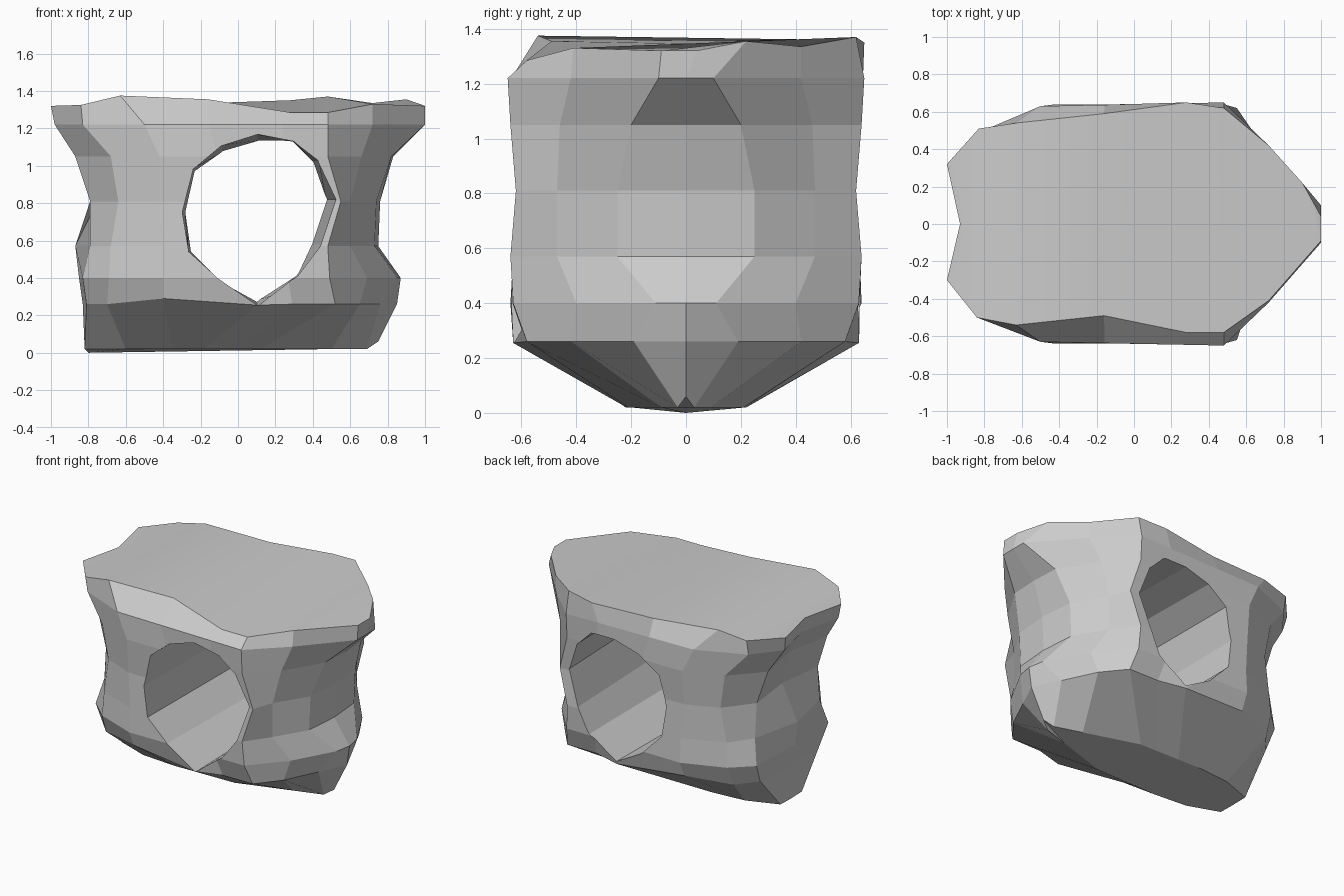
import bpy, bmesh
from mathutils import Vector

if "Cube" in bpy.data.objects:
    bpy.data.objects.remove(bpy.data.objects["Cube"])


def loft(loops):
    """Skin a stack of equal-length point loops, closing the first one."""
    bm = bmesh.new()
    rings = [[bm.verts.new(p) for p in loop] for loop in loops]
    n = len(rings[0])
    for a, b in zip(rings, rings[1:]):
        for i in range(n):
            j = (i + 1) % n
            bm.faces.new((a[i], a[j], b[j], b[i]))
    bm.faces.new(rings[0][::-1])
    return bm, rings


def finish(bm, name):
    bmesh.ops.recalc_face_normals(bm, faces=bm.faces)
    mesh = bpy.data.meshes.new(name)
    bm.to_mesh(mesh)
    bm.free()
    ob = bpy.data.objects.new(name, mesh)
    bpy.context.collection.objects.link(ob)
    return ob


def section(z, half):
    """Half outline (right end to left end), mirrored front/back."""
    pts = [Vector((x, -y, z)) for x, y in half]
    pts[4:4] = [pts[3].lerp(pts[4], t) for t in (.25, .65)]
    return pts + [Vector((p.x, -p.y, p.z)) for p in pts[-2:0:-1]]


# Stone body: horizontal sections from the keel upward
sections = [
    section(.02, [(.75, 0), (.69, .03), (.5, .09), (.12, .21), (-.35, .22), (-.6, .2), (-.82, .12), (-.80, 0)]),
    section(.26, [(.85, 0), (.76, .19), (.65, .42), (.52, .58), (-.4, .59), (-.7, .47), (-.81, .33), (-.83, 0)]),
    section(.40, [(.87, 0), (.85, .11), (.69, .40), (.49, .63), (-.4, .64), (-.69, .53), (-.83, .40), (-.85, 0)]),
    section(.57, [(.75, 0), (.73, .25), (.60, .47), (.48, .64), (-.4, .63), (-.68, .52), (-.79, .36), (-.87, 0)]),
    section(.81, [(.76, 0), (.74, .25), (.60, .47), (.55, .62), (-.42, .62), (-.64, .53), (-.79, .34), (-.75, 0)]),
    section(1.05, [(.83, 0), (.82, .2), (.66, .46), (.48, .64), (-.42, .64), (-.68, .54), (-.87, .33), (-.81, 0)]),
    section(1.22, [(1, 0), (1, .1), (.72, .42), (.48, .65), (-.5, .63), (-.83, .49), (-.98, .3), (-.91, 0)]),
]
# Uneven upper rim, right end -> front -> left end -> back
rim = [(1, .04, 1.32), (1, -.09, 1.32), (.72, -.41, 1.33), (.48, -.58, 1.285), (.28, -.58, 1.285),
       (-.16, -.49, 1.355), (-.63, -.54, 1.375), (-.84, -.5, 1.325), (-1, -.3, 1.32), (-.93, 0, 1.32),
       (-1, .32, 1.32), (-.83, .51, 1.325), (-.63, .54, 1.36), (-.16, .59, 1.335),
       (.28, .65, 1.35), (.48, .62, 1.37), (.72, .42, 1.335), (.9, .22, 1.355)]
bm, rings = loft(sections + [rim])

# Keel ends: right tip lifts, left point touches the ground
rings[0][0].co.z = .06
rings[0][9].co.z = 0
# Lower side ledges bulge out under the tunnel
for i, s in ((5, -1), (13, 1)):
    rings[1][i].co = (.1, s * .63, .255)
    rings[1][i - s].co.z = .29

# Smooth top, spanned front to back
top = rings[-1]
n = len(top)
strips = [bm.faces.new((top[0], top[1], top[n - 1])), bm.faces.new(top[7:12])]
for i in range(1, 7):
    strips.append(bm.faces.new((top[i], top[i + 1], top[n - i - 1], top[n - i])))
for f in strips:
    f.smooth = True
body = finish(bm, "stone_body")

# Tunnel cutter, slightly wider at the front
front = [(.11, .25), (-.11, .40), (-.265, .54), (-.30, .75), (-.24, .985), (-.09, 1.11),
         (.10, 1.17), (.30, 1.13), (.43, 1.03), (.53, .82), (.45, .58), (.32, .41)]
back = [(.10, .275), (-.10, .385), (-.25, .54), (-.28, .75), (-.23, .97), (-.08, 1.075),
        (.11, 1.13), (.29, 1.13), (.40, 1.02), (.47, .82), (.39, .58), (.31, .41)]
cbm, crings = loft([[(x, -.8, z) for x, z in front], [(x, .8, z) for x, z in back]])
cbm.faces.new(crings[1])
cutter = finish(cbm, "tunnel_cutter")
cutter.hide_render = True

mod = body.modifiers.new("tunnel", 'BOOLEAN')
mod.operation = 'DIFFERENCE'
mod.solver = 'EXACT'
mod.object = cutter
bpy.context.view_layer.objects.active = body
body.select_set(True)
bpy.ops.object.modifier_apply(modifier=mod.name)
bpy.data.objects.remove(cutter, do_unlink=True)
